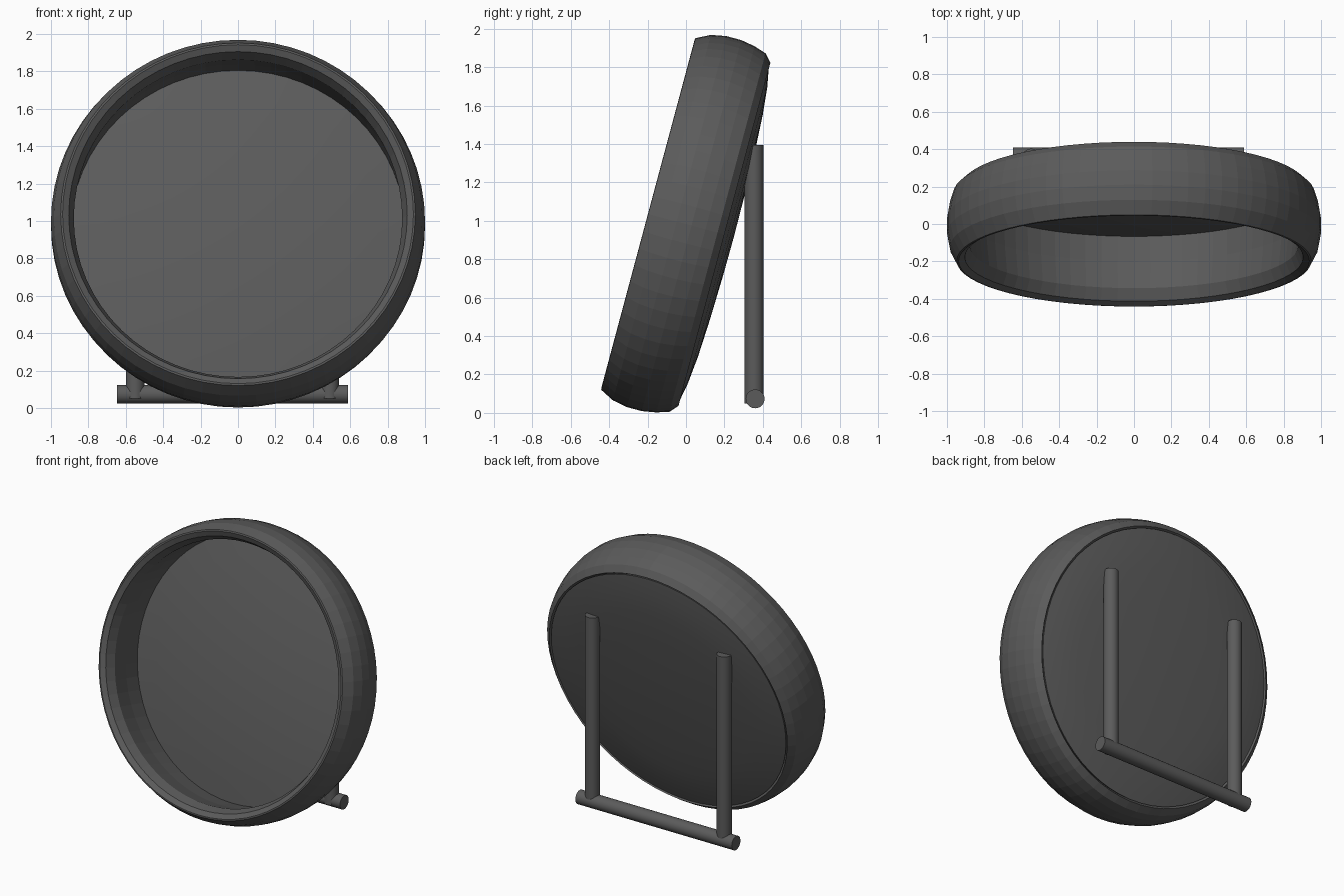
import bpy, bmesh, math
from mathutils import Matrix

if "Cube" in bpy.data.objects:
    bpy.data.objects.remove(bpy.data.objects["Cube"])

TILT = math.radians(15)
SEG = 64

grey = bpy.data.materials.new("dark grey")
grey.diffuse_color = (0.105, 0.105, 0.105, 1)
grey.use_nodes = True
grey.node_tree.nodes["Principled BSDF"].inputs["Base Color"].default_value = grey.diffuse_color

# local +z (towards the back) -> leaning disc axis, centred at height 0.983
PLACE = Matrix.Translation((0, 0, 0.983)) @ Matrix.Rotation(-TILT, 4, 'X') @ Matrix.Rotation(-math.pi / 2, 4, 'X')


def finish(bm, name, smooth):
    bmesh.ops.recalc_face_normals(bm, faces=bm.faces)
    me = bpy.data.meshes.new(name)
    bm.to_mesh(me)
    bm.free()
    me.materials.append(grey)
    ob = bpy.data.objects.new(name, me)
    bpy.context.collection.objects.link(ob)
    if smooth:
        bpy.context.view_layer.objects.active = ob
        ob.select_set(True)
        bpy.ops.object.shade_smooth_by_angle(angle=math.radians(smooth))
        ob.select_set(False)
    return ob


def lathe(name, profile, closed, smooth=None):
    """Revolve (radius, depth) points; radius 0 makes a pole."""
    bm = bmesh.new()
    rings = []
    for r, s in profile:
        if r == 0:
            rings.append([bm.verts.new((0, 0, s))] * SEG)
        else:
            rings.append([bm.verts.new((r * math.cos(2 * math.pi * i / SEG),
                                        r * math.sin(2 * math.pi * i / SEG), s))
                          for i in range(SEG)])
    pairs = list(zip(rings, rings[1:]))
    if closed:
        pairs.append((rings[-1], rings[0]))
    for a, b in pairs:
        for i in range(SEG):
            j = (i + 1) % SEG
            quad = list(dict.fromkeys((a[i], a[j], b[j], b[i])))
            bm.faces.new(quad)
    bmesh.ops.transform(bm, matrix=PLACE, verts=bm.verts)
    return finish(bm, name, smooth)


def rod(name, radius, length, matrix):
    bm = bmesh.new()
    bmesh.ops.create_cone(bm, cap_ends=True, segments=32, radius1=radius,
                          radius2=radius, depth=length, matrix=matrix)
    return finish(bm, name, 40)


# bulging outer ring with a hollow front and a slightly narrowed inner lip
lathe("outer_ring", [(0.905, -0.185), (0.938, -0.205), (0.948, -0.203), (0.985, -0.13),
                     (1.0, -0.05), (1.0, 0.03), (0.987, 0.105), (0.966, 0.17),
                     (0.925, 0.207), (0.915, 0.195), (0.897, 0.175), (0.893, 0.03),
                     (0.878, -0.12)], True)

# recessed face bulging slightly forward, and domed back, in one lens-like plate
SAG = 0.07
front = [(r, 0.172 - SAG * (1 - (r / 0.9) ** 2)) for r in (0, 0.2, 0.4, 0.6, 0.75, 0.9)]
lathe("back_plate", front + [(0.912, 0.203), (0.80, 0.224), (0.65, 0.239),
                             (0.45, 0.249), (0.2, 0.256), (0, 0.258)], False, 30)

# stand: two upright legs and a foot bar
for side, x in (("left", -0.55), ("right", 0.49)):
    rod(side + "_leg", 0.049, 1.345, Matrix.Translation((x, 0.354, 0.7225)))
rod("foot_bar", 0.049, 1.235, Matrix.Translation((-0.03, 0.36, 0.073)) @ Matrix.Rotation(math.pi / 2, 4, 'Y'))
